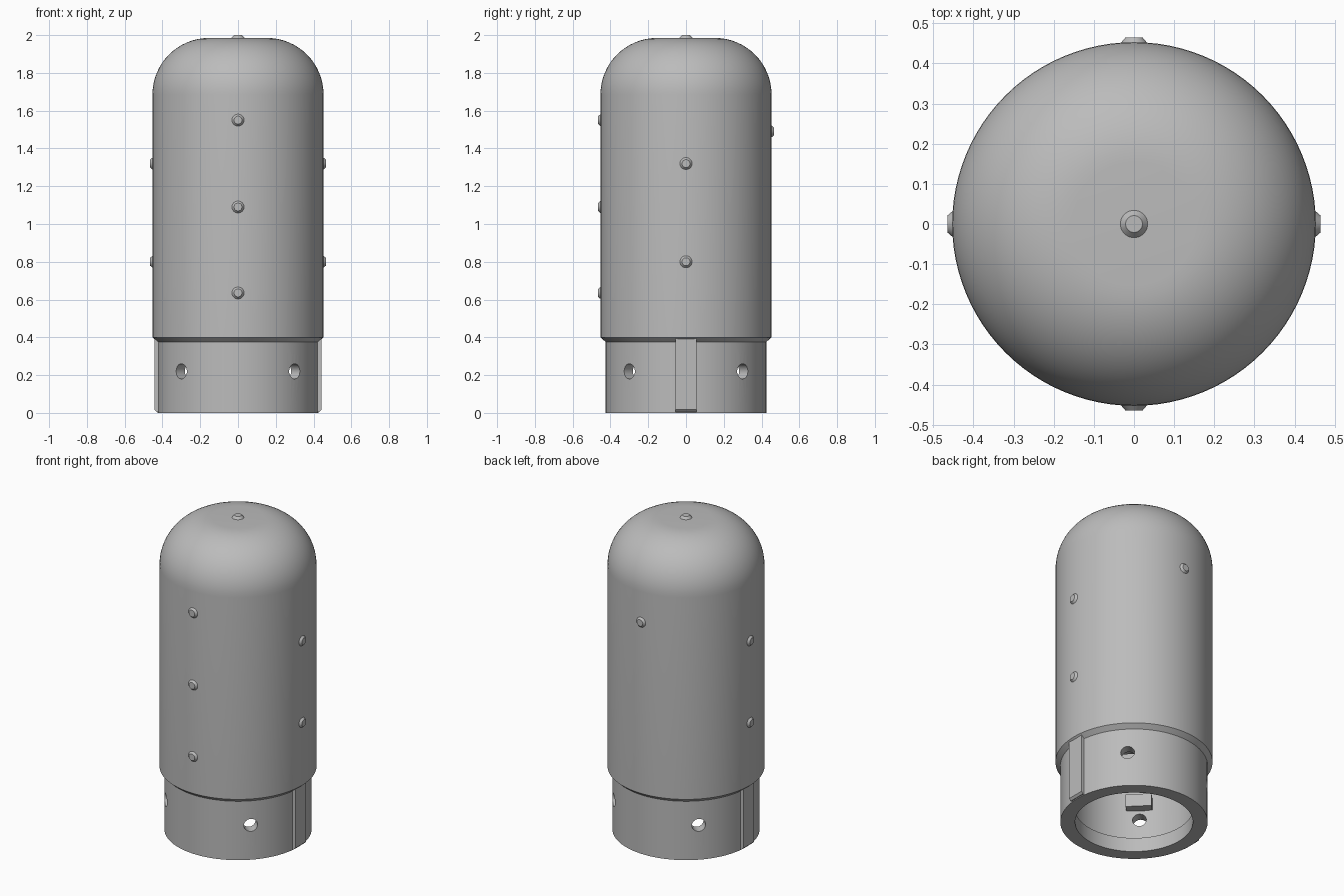
import bpy, bmesh, math
from mathutils import Matrix, Vector

cube = bpy.data.objects.get("Cube")
if cube:
    bpy.data.objects.remove(cube)

grey = bpy.data.materials.new("plain grey")
grey.use_nodes = True
GREY = (0.5, 0.5, 0.5, 1)
grey.diffuse_color = GREY
grey.node_tree.nodes["Principled BSDF"].inputs["Base Color"].default_value = GREY


def finish(name, bm, smooth=True):
    bmesh.ops.recalc_face_normals(bm, faces=bm.faces)
    mesh = bpy.data.meshes.new(name)
    bm.to_mesh(mesh)
    bm.free()
    mesh.materials.append(grey)
    obj = bpy.data.objects.new(name, mesh)
    bpy.context.collection.objects.link(obj)
    if smooth:
        shade(obj)
    return obj


def shade(obj):
    bpy.ops.object.select_all(action="DESELECT")
    obj.select_set(True)
    bpy.context.view_layer.objects.active = obj
    bpy.ops.object.shade_smooth_by_angle(angle=math.radians(30))


def lathe(name, profile, steps=96):
    bm = bmesh.new()
    verts = [bm.verts.new((r, 0, z)) for r, z in profile]
    edges = [bm.edges.new(pair) for pair in zip(verts, verts[1:])]
    bmesh.ops.spin(bm, geom=verts + edges, cent=(0, 0, 0), axis=(0, 0, 1),
                   angle=math.tau, steps=steps)
    bmesh.ops.remove_doubles(bm, verts=bm.verts, dist=0.0001)
    return finish(name, bm, smooth=False)


def dome(radius, corner, top, segments=16):
    arc = [math.pi / 2 * i / segments for i in range(segments + 1)]
    return [(radius - corner + corner * math.cos(a),
             top - corner + corner * math.sin(a)) for a in arc]


def frustum(name, base, direction, r1, r2, depth):
    # Truncated cone growing from base along direction
    rot = Vector(direction).to_track_quat("Z", "Y").to_matrix().to_4x4()
    bm = bmesh.new()
    bmesh.ops.create_cone(bm, cap_ends=True, segments=32, radius1=r1, radius2=r2,
                          depth=depth, matrix=Matrix.Translation(base) @ rot
                          @ Matrix.Translation((0, 0, depth / 2)))
    return finish(name, bm)


def block(name, angle, radius, size, z):
    bm = bmesh.new()
    bmesh.ops.create_cube(bm, size=1, matrix=Matrix.Rotation(angle, 4, "Z")
                          @ Matrix.Translation((radius, 0, z))
                          @ Matrix.Diagonal((*size, 1)))
    return bm


# Hollow capsule shell with narrower open collar
R, COLLAR, BORE, TOP = 0.453, 0.425, 0.34, 1.985
outer = [(COLLAR, 0), (COLLAR, 0.375), (R, 0.4)] + dome(R, 0.3, TOP) + [(0, TOP)]
inner = dome(0.36, 0.22, TOP - 0.09)[::-1]
shell = lathe("shell", outer + [(0, TOP - 0.09)] + inner
              + [(0.36, 0.1), (BORE, 0.09), (BORE, 0), (COLLAR, 0)])

# Four diagonal holes through the collar
diagonals = [math.pi / 4 + math.pi / 2 * i for i in range(4)]
for a in diagonals:
    d = Vector((math.cos(a), math.sin(a), 0))
    cutter = frustum("hole_cutter", d * 0.25 + Vector((0, 0, 0.22)), d, 0.04, 0.04, 0.3)
    mod = shell.modifiers.new("hole", "BOOLEAN")
    mod.object = cutter
    mod.operation = "DIFFERENCE"
    mod.solver = "EXACT"
    bpy.context.view_layer.objects.active = shell
    bpy.ops.object.modifier_apply(modifier=mod.name)
    bpy.data.objects.remove(cutter)
shade(shell)

# Catch block above each hole, inside the collar
for i, a in enumerate(diagonals):
    finish(f"inner_catch_{i + 1}", block("catch", a, 0.335, (0.07, 0.15, 0.08), 0.32), False)

# Alignment keys on both sides, bevelled at the bottom outer edge
for name, a in (("left_key", 0), ("right_key", math.pi)):
    bm = block(name, a, 0.422, (0.04, 0.11, 0.39), 0.2)
    low = [e for e in bm.edges if all(v.co.z < 0.1 and abs(v.co.x) > 0.43 for v in e.verts)]
    bmesh.ops.bevel(bm, geom=low, offset=0.012, segments=1, affect="EDGES")
    finish(name, bm, False)

# Small tapered studs
sides = {
    "front": ((0, -1, 0), (1.55, 1.09, 0.635)),
    "back": ((0, 1, 0), (1.49,)),
    "left": ((1, 0, 0), (1.32, 0.8)),
    "right": ((-1, 0, 0), (1.32, 0.8)),
}
for side, (d, heights) in sides.items():
    for i, z in enumerate(heights):
        base = Vector(d) * (R - 0.003) + Vector((0, 0, z))
        frustum(f"{side}_stud_{i + 1}", base, d, 0.034, 0.021, 0.015)
frustum("top_stud", (0, 0, TOP), (0, 0, 1), 0.034, 0.021, 0.015)
